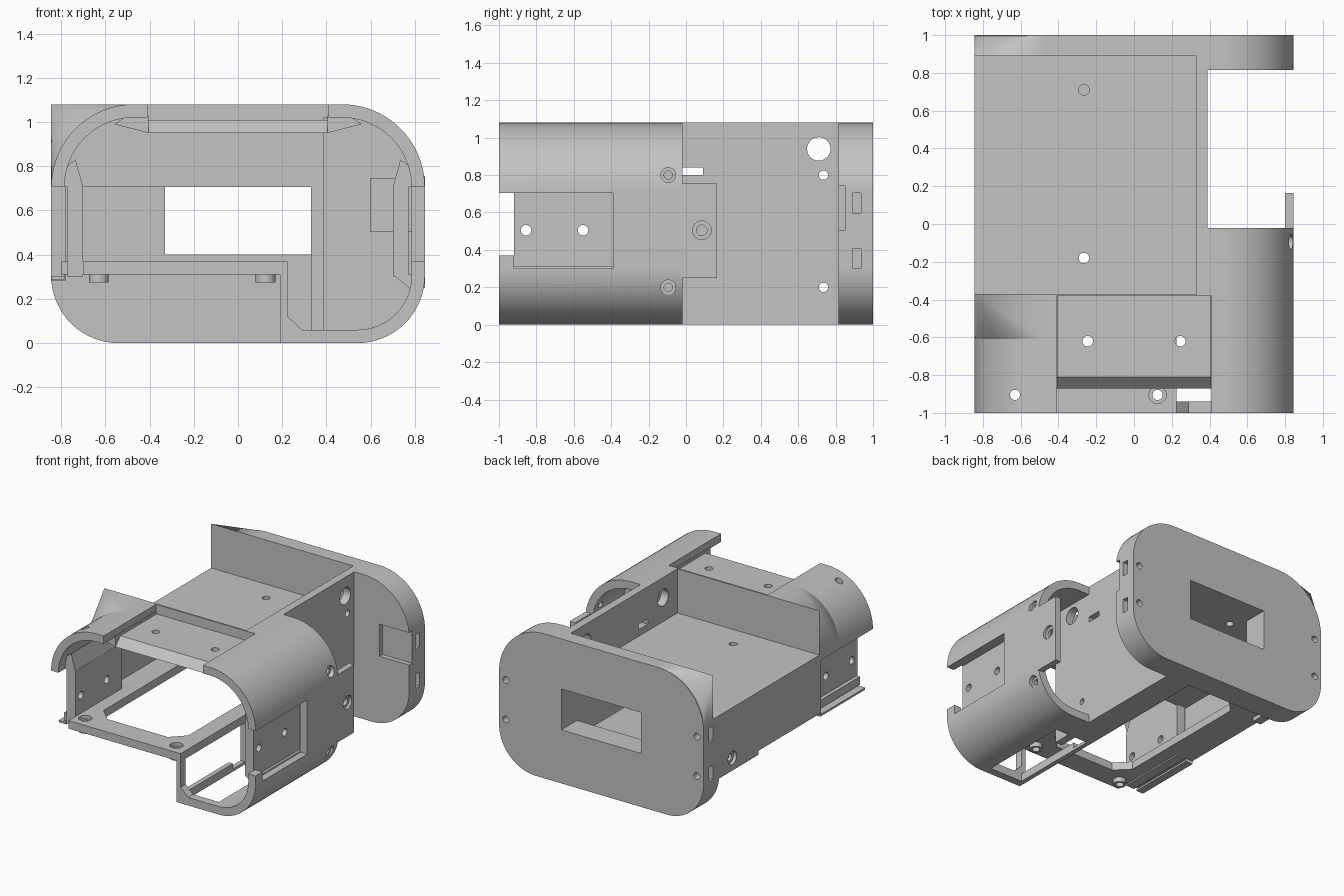
import bpy, bmesh
from math import sin, cos, pi
from mathutils import Vector

if "Cube" in bpy.data.objects:
    bpy.data.objects.remove(bpy.data.objects["Cube"])

grey = bpy.data.materials.new("plain grey")
grey.use_nodes = True
grey.diffuse_color = (0.55, 0.55, 0.55, 1)
grey.node_tree.nodes["Principled BSDF"].inputs["Base Color"].default_value = (0.55, 0.55, 0.55, 1)

W, H = 0.845, 1.08          # half width and height of the shell
R_TOP, R_LOW = 0.375, 0.305  # corner radii


def finish(name, bm):
    bmesh.ops.recalc_face_normals(bm, faces=bm.faces[:])
    me = bpy.data.meshes.new(name)
    bm.to_mesh(me)
    bm.free()
    me.materials.append(grey)
    ob = bpy.data.objects.new(name, me)
    bpy.context.collection.objects.link(ob)
    return ob


def prism(name, pts, lo, hi, axis="y"):
    """Extrude a 2D outline along an axis."""
    place = {"x": lambda a, b, t: (t, a, b), "y": lambda a, b, t: (a, t, b),
             "z": lambda a, b, t: (a, b, t)}[axis]
    bm = bmesh.new()
    face = bm.faces.new([bm.verts.new(place(a, b, lo)) for a, b in pts])
    new = bmesh.ops.extrude_face_region(bm, geom=[face])["geom"]
    step = Vector(place(0, 0, hi - lo))
    bmesh.ops.translate(bm, vec=step, verts=[v for v in new if isinstance(v, bmesh.types.BMVert)])
    return finish(name, bm)


def box(name, x, y, z):
    return prism(name, [(x[0], z[0]), (x[1], z[0]), (x[1], z[1]), (x[0], z[1])], y[0], y[1])


def rod(name, axis, a, b, r, lo, hi, n=24):
    ring = [(a + r * cos(2 * pi * i / n), b + r * sin(2 * pi * i / n)) for i in range(n)]
    return prism(name, ring, lo, hi, axis)


def outline(inset=0.0, n=20):
    pts = []
    for k, (sx, rad) in enumerate([(1, R_TOP), (-1, R_TOP), (-1, R_LOW), (1, R_LOW)]):
        cx, cz, r = sx * (W - rad), (H - rad if k < 2 else rad), rad - inset
        for i in range(n + 1):
            t = pi / 2 * (k + i / n)
            pts.append((cx + r * cos(t), cz + r * sin(t)))
    return pts


def cut(ob, *tools):
    bpy.context.view_layer.objects.active = ob
    for tool in tools:
        m = ob.modifiers.new("cut", "BOOLEAN")
        m.operation, m.solver, m.object = "DIFFERENCE", "EXACT", tool
        bpy.ops.object.modifier_apply(modifier=m.name)
        bpy.data.objects.remove(tool)
    return ob


def cut_box(ob, x, y, z):
    return cut(ob, box("cutter", x, y, z))


def cut_rod(ob, *args):
    return cut(ob, rod("cutter", *args))


# back plate with its window, tray recess, side pocket, slots and screw holes
plate = prism("back_plate", outline(), 0.815, 1.0)
cut_box(plate, (-0.33, 0.33), (0.7, 1.1), (0.4, 0.705))
cut_box(plate, (-1, 0.33), (0.7, 0.89), (0.75, 1.2))
cut_box(plate, (0.6, 1), (0.7, 0.85), (0.505, 0.745))
for s in (-1, 1):
    for z in (0.355, 0.65):
        cut_box(plate, sorted((s * 0.76, s)), (0.89, 0.935), (z - 0.053, z + 0.053))
        cut_rod(plate, "y", s * 0.79, z, 0.025, 0.91, 1.1)

# front shell: rounded tube, opened at the tray, the underside and the top
shell = prism("front_shell", outline(), -1, -0.02)
cut(shell, prism("cutter", outline(0.06), -1.1, 0.1))
cut_box(shell, (-1, 0.39), (-0.38, 0.2), (-0.1, 1.2))
cut_box(shell, (-1, 0.19), (-1.1, 0.2), (-0.1, 0.285))
cut_box(shell, (-0.41, 0.41), (-1.1, -0.38), (0.9, 1.2))
cut_box(shell, (0.225, 0.5), (-0.94, -0.24), (-0.1, 0.2))
cut_box(shell, (-1, -0.7), (-1.1, -0.91), (0.2, 0.4))
for s in (-1, 1):
    cut_box(shell, sorted((s * 0.7, s)), (-0.92, -0.39), (0.3, 0.705))
    cut_box(shell, sorted((s * 0.7, s)), (-1.1, -0.91), (0.37, 0.705))
for z in (0.2, 0.8):
    cut_rod(shell, "x", -0.095, z, 0.022, 0.5, 1)
    cut_rod(shell, "x", -0.095, z, 0.04, 0.805, 1)
cut_rod(shell, "z", -0.63, -0.905, 0.027, 0.8, 1.2)

# recessed side panels, with wedges that run into the shell
for s, side in ((-1, "right"), (1, "left")):
    panel = box(side + "_side_panel", sorted((s * 0.7, s * 0.772)), (-0.92, -0.37), (0.3, 0.71))
    for y in (-0.855, -0.55):
        cut_rod(panel, "x", y, 0.505, 0.028, -1, 1)
    prism(side + "_panel_wedge", [(s * x, z) for x, z in
          ((0.7, 0.705), (0.79, 0.705), (0.775, 0.8), (0.735, 0.83))], -0.92, -0.38)
    prism(side + "_top_wedge", [(s * x, z) for x, z in
          ((0.405, 0.95), (0.56, 0.99), (0.5, 1.03), (0.405, 1.03))], -0.87, -0.38)
prism("left_lower_wedge", [(0.7, 0.31), (0.79, 0.31), (0.8, 0.27), (0.785, 0.24)], -0.92, -0.38)

# recessed top panel with a sloping front lip
top = prism("top_panel", [(-0.87, 0.95), (-0.38, 0.95), (-0.38, 1.01), (-0.81, 1.01)], -0.41, 0.41, "x")
for x in (-0.245, 0.245):
    cut_rod(top, "z", x, -0.62, 0.028, 0.9, 1.1)

# tray floor and walls
floor = box("tray_floor", (-W, 0.35), (-0.38, 0.89), (0.705, 0.75))
for y in (-0.18, 0.71):
    cut_rod(floor, "z", -0.265, y, 0.028, 0.6, 0.9)
box("tray_front_wall", (-0.48, 0.39), (-0.382, -0.37), (0.705, H))
wall = box("tray_side_wall", (0.33, 0.39), (-0.38, 0.89), (0, H))
cut_rod(wall, "x", 0.71, 0.94, 0.063, 0, 1)
cut_rod(wall, "x", -0.2, 0.93, 0.063, 0, 1)
cut_box(wall, (0, 1), (-0.02, 0.09), (0.8, 0.84))
for z in (0.2, 0.8):
    cut_rod(wall, "x", 0.735, z, 0.025, 0, 1)
cut_rod(wall, "x", -0.095, 0.2, 0.022, 0, 1)


# square tray corners that blend into the rounded shell
def corner(name, y_tip, y_arc):
    bm = bmesh.new()
    for x, z in outline()[21:42] + [(R_TOP - W, 0.705)]:
        for y in (y_tip, y_arc):
            bm.verts.new((x, y, z))
    bm.verts.new((-W, y_tip, H))
    bmesh.ops.convex_hull(bm, input=bm.verts[:])
    loose = [v for v in bm.verts if not v.link_faces]
    bmesh.ops.delete(bm, geom=loose, context="VERTS")
    return finish(name, bm)


front_corner = corner("front_tray_corner", -0.37, -0.61)
cut(front_corner, prism("cutter", outline(0.06), -1, -0.382))
back_corner = corner("back_tray_corner", 0.89, 0.995)

# outer wall of the main bay, a little deeper towards the back
bay = prism("bay_side_wall", [(-0.39, 0.31), (0.35, 0.31), (0.35, 0.28), (0.83, 0.28),
                              (0.83, 0.75), (-0.39, 0.75)], -W, -0.78, "x")
cut_rod(bay, "x", 0.66, 0.375, 0.028, -1, 0)
cut_rod(bay, "x", 0.66, 0.375, 0.05, -1, -0.82)

# lower frame with a chamfered opening and screw bosses
frame = box("lower_frame", (-0.8, 0.225), (-1, 0.83), (0.31, 0.37))
cut_box(frame, (-1, -0.7), (-1.1, -0.91), (0.2, 0.5))
x0, x1, y0, y1, c = -0.6, 0.1, -0.83, 0.42, 0.1
cut(frame, prism("cutter", [(x0 + c, y0), (x1 - c, y0), (x1, y0 + c), (x1, y1 - c), (x1 - c, y1),
                            (x0 + c, y1), (x0, y1 - c), (x0, y0 + c)], 0.2, 0.5, "z"))
bosses = []
for i, x in enumerate((-0.63, 0.125)):
    boss = rod("screw_boss_%d" % i, "z", x, -0.905, 0.045, 0.275, 0.32)
    cut_rod(boss, "z", x, -0.905, 0.027, 0.2, 0.5)
    cut_rod(frame, "z", x, -0.905, 0.027, 0.2, 0.5)
    cut_rod(frame, "z", x, -0.905, 0.046, 0.345, 0.5)
    bosses.append(boss)

# lower channel beside the frame, and the chamfer at its front
channel = box("channel_wall", (0.19, 0.225), (-1, 0.83), (0, 0.37))
cut_box(channel, (0, 0.3), (-0.94, -0.24), (0.02, 0.31))
cut_rod(channel, "x", 0.735, 0.2, 0.025, 0, 1)
box("channel_floor", (0.19, 0.39), (-0.24, 0.83), (0, 0.045))
prism("channel_gusset", [(0.22, 0.04), (0.31, 0.04), (0.22, 0.125)], -1, -0.94)

# screw tab behind the shell
tab = box("screw_tab", (0.8, W), (-0.03, 0.165), (0.25, 0.755))
cut_rod(tab, "x", 0.085, 0.505, 0.028, 0.7, 1)
cut_rod(tab, "x", 0.085, 0.505, 0.05, 0.825, 1)

# smooth the round surfaces, keep the edges sharp
bpy.ops.object.select_all(action="DESELECT")
for ob in [plate, shell, floor, wall, top, frame, front_corner, back_corner, bay, tab] + bosses:
    ob.select_set(True)
bpy.context.view_layer.objects.active = plate
bpy.ops.object.shade_smooth_by_angle(angle=0.5)
